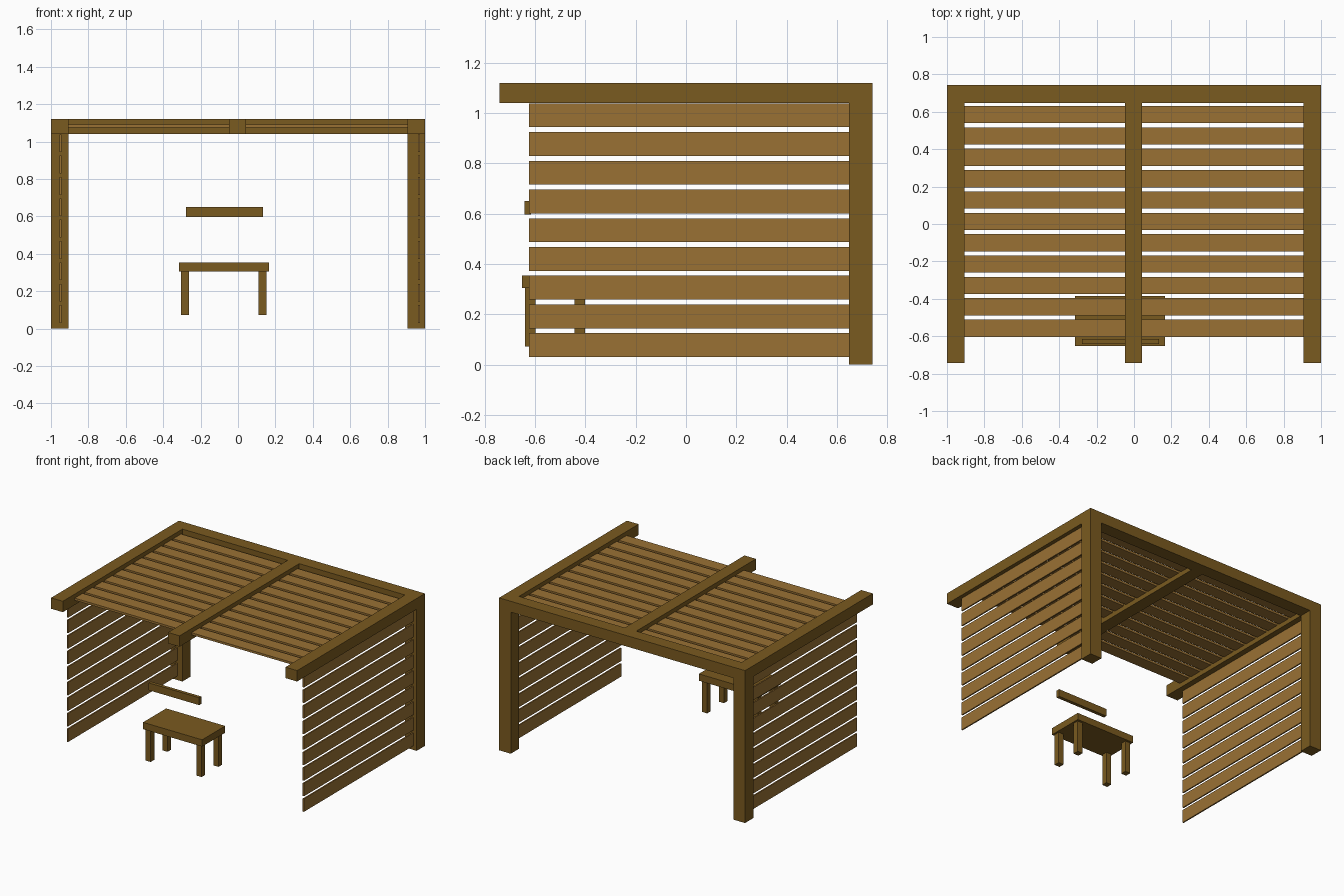
import bpy

if "Cube" in bpy.data.objects:
    bpy.data.objects.remove(bpy.data.objects["Cube"])


def material(name, colour):
    m = bpy.data.materials.new(name)
    m.diffuse_color = (*colour, 1)
    m.use_nodes = True
    m.node_tree.nodes["Principled BSDF"].inputs["Base Color"].default_value = m.diffuse_color
    return m


DARK = material("frame_wood", (0.195, 0.103, 0.014, ))
LIGHT = material("slat_wood", (0.32, 0.165, 0.034))


def box(name, x, y, z, mat=DARK):
    """Box from (min, max) pairs on each axis."""
    bpy.ops.mesh.primitive_cube_add(
        size=1, location=[(a + b) / 2 for a, b in (x, y, z)])
    ob = bpy.context.object
    ob.name = name
    ob.scale = [b - a for a, b in (x, y, z)]
    bpy.ops.object.transform_apply(location=False, rotation=False, scale=True)
    ob.data.materials.append(mat)
    return ob


W = 0.095                     # timber width
TOP, UNDER = 1.12, 1.04       # roof beam heights
BACK, FRONT = 0.742, -0.742
BY = BACK - W                 # front face of the back posts

# Posts and side beams
for side, x in (("left", (-1, -1 + W)), ("right", (1 - W, 1))):
    box(side + "_post", x, (BY, BACK), (0, TOP))
    box(side + "_roof_beam", x, (FRONT, BY), (UNDER, TOP))

# Back and middle beams
box("back_beam", (-1 + W, 1 - W), (BY, BACK), (UNDER, TOP))
box("middle_beam", (-0.049, 0.044), (FRONT, BY), (UNDER, TOP))

# Roof slats, split either side of the middle beam
for i in range(11):
    y = 0.585 - i * 0.1142
    for side, x in (("left", (-1 + W, -0.049)), ("right", (0.044, 1 - W))):
        box(f"roof_slat_{side}_{i}", x, (y - 0.046, y + 0.046), (1.074, 1.09), LIGHT)

# Side wall slats
for i in range(9):
    z = 0.03 + i * 0.1142
    for side, x in (("left", -0.95), ("right", 0.968)):
        box(f"wall_slat_{side}_{i}", (x - 0.005, x + 0.005), (-0.624, BY), (z, z + 0.095), LIGHT)

# Stool-like chair: seat, legs and floating backrest
box("seat", (-0.315, 0.165), (-0.652, -0.385), (0.304, 0.354))
for side, x in (("left", -0.304), ("right", 0.11)):
    for end, y in (("front", -0.64), ("rear", -0.444)):
        box(f"{end}_{side}_leg", (x, x + 0.042), (y, y + 0.042), (0.072, 0.304))
box("backrest", (-0.277, 0.133), (-0.641, -0.616), (0.596, 0.65))
